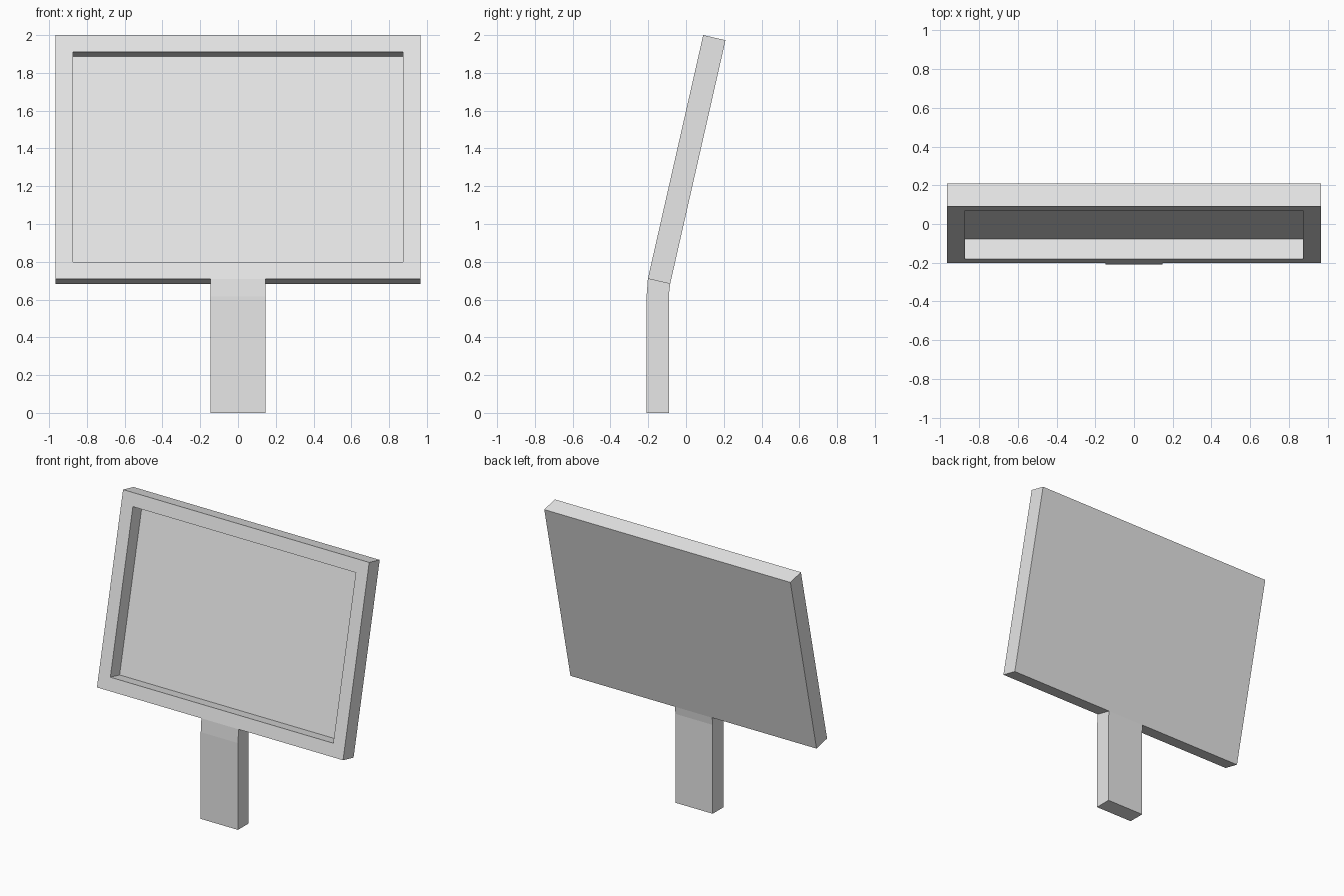
import bpy
import bmesh
from mathutils import Vector

cube = bpy.data.objects.get("Cube")
if cube:
    bpy.data.objects.remove(cube, do_unlink=True)

grey = bpy.data.materials.new("light grey")
grey.use_nodes = True
grey.diffuse_color = (0.8, 0.8, 0.8, 1)
grey.node_tree.nodes["Principled BSDF"].inputs["Base Color"].default_value = (0.8, 0.8, 0.8, 1)


def extrude_profile(name, profile, half_width):
    """Sweep a closed (y, z) side profile across x; return its open bmesh."""
    bm = bmesh.new()
    face = bm.faces.new([bm.verts.new((-half_width, y, z)) for y, z in profile])
    new = bmesh.ops.extrude_face_region(bm, geom=[face])["geom"]
    verts = [v for v in new if isinstance(v, bmesh.types.BMVert)]
    bmesh.ops.translate(bm, verts=verts, vec=(2 * half_width, 0, 0))
    bmesh.ops.recalc_face_normals(bm, faces=bm.faces)
    return bm


def finish(name, bm):
    mesh = bpy.data.meshes.new(name)
    bm.to_mesh(mesh)
    bm.free()
    mesh.materials.append(grey)
    obj = bpy.data.objects.new(name, mesh)
    bpy.context.collection.objects.link(obj)
    return obj


# Tilted panel: side profile corners
front_low, front_top = (-0.202, 0.71), (0.091, 2.0)
back_top, back_low = (0.209, 1.973), (-0.084, 0.683)
panel = extrude_profile("panel", [front_low, front_top, back_top, back_low], 0.965)

# Recessed screen: inset the front face, then push it back to leave a thin rear wall
front = min(panel.faces, key=lambda f: f.normal.y)
depth_dir = -front.normal.copy()
bmesh.ops.inset_region(panel, faces=[front], thickness=0.091, use_even_offset=True)
screen = bmesh.ops.extrude_face_region(panel, geom=[front])["geom"]
bmesh.ops.translate(panel, vec=depth_dir * 0.107,
                    verts=[v for v in screen if isinstance(v, bmesh.types.BMVert)])
if front.is_valid:
    bmesh.ops.delete(panel, geom=[front], context="FACES_ONLY")
bmesh.ops.recalc_face_normals(panel, faces=panel.faces)
finish("screen_panel", panel)

# Upright stand with a slight bend where it meets the panel
stand = extrude_profile("stand", [(-0.209, 0), (-0.209, 0.615), front_low,
                                  back_low, (-0.09, 0.63), (-0.09, 0)], 0.146)
finish("stand", stand)
